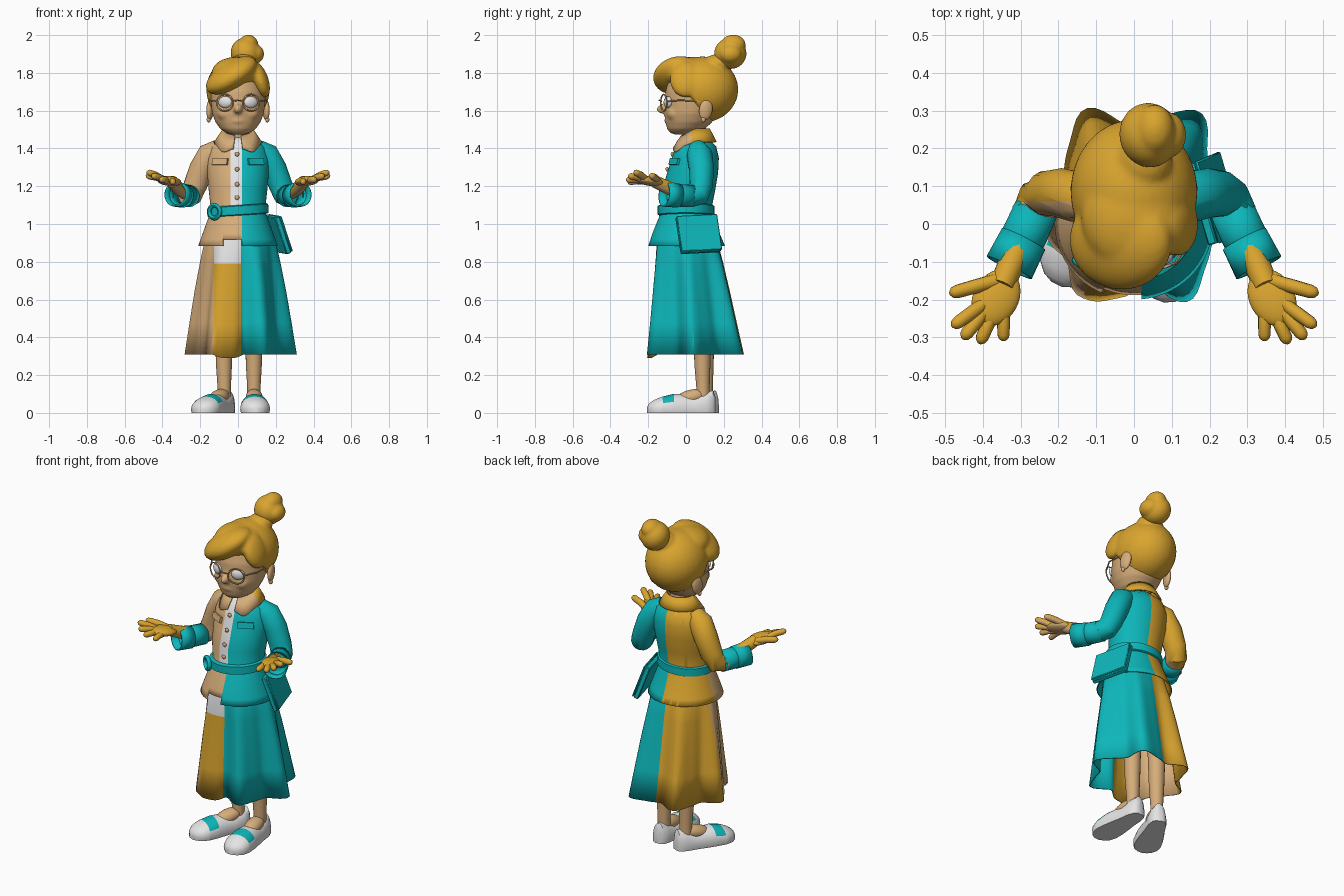
import bpy, bmesh, math
from mathutils import Vector, Matrix, Euler

if "Cube" in bpy.data.objects:
    bpy.data.objects.remove(bpy.data.objects["Cube"])

# Flat colours
TAN, GOLD, TEAL, WHITE = range(4)
MATS = []
for nm, col in (("tan", (0.67, 0.415, 0.193)), ("gold", (0.7, 0.375, 0.028)),
                ("teal", (0.004, 0.47, 0.49)), ("white", (0.78, 0.78, 0.78))):
    m = bpy.data.materials.new(nm)
    m.diffuse_color = (*col, 1)
    m.use_nodes = True
    m.node_tree.nodes["Principled BSDF"].inputs["Base Color"].default_value = m.diffuse_color
    MATS.append(m)


def finish(name, bm, mat, cuts=(), thick=0):
    """Cut along colour borders, colour by number or rule, make the object."""
    for co, no in cuts:
        geom = bm.verts[:] + bm.edges[:] + bm.faces[:]
        bmesh.ops.bisect_plane(bm, geom=geom, plane_co=co, plane_no=no)
    bm.normal_update()
    rule = callable(mat)
    for f in bm.faces:
        f.smooth = True
        f.material_index = mat(f.calc_center_median(), f.normal) if rule else 0
    me = bpy.data.meshes.new(name)
    bm.to_mesh(me)
    bm.free()
    for m in MATS if rule else [MATS[mat]]:
        me.materials.append(m)
    ob = bpy.data.objects.new(name, me)
    bpy.context.collection.objects.link(ob)
    if thick:
        ob.modifiers.new("thickness", "SOLIDIFY").thickness = thick
    return ob


def skin(rings, caps=True):
    """Bridge equal closed rings of points."""
    bm = bmesh.new()
    vs = [[bm.verts.new(p) for p in r] for r in rings]
    n = len(vs[0])
    for a, b in zip(vs, vs[1:]):
        for i in range(n):
            j = (i + 1) % n
            bm.faces.new((a[i], a[j], b[j], b[i]))
    if caps:
        bm.faces.new(vs[0][::-1])
        bm.faces.new(vs[-1])
    bmesh.ops.recalc_face_normals(bm, faces=bm.faces[:])
    return bm


def loft(prof, n=48, caps=True, shape=lambda t, k: (0, 0)):
    """Stack of ellipses (z, centre y, rx, ry); shape gives extra radius and height."""
    rings = []
    for k, (z, cy, rx, ry) in enumerate(prof):
        ring = []
        for i in range(n):
            t = 2 * math.pi * i / n
            dr, dz = shape(t, k / (len(prof) - 1))
            ring.append((math.cos(t) * (rx + dr), cy + math.sin(t) * (ry + dr), z + dz))
        rings.append(ring)
    return skin(rings, caps)


def tube(pts, radii, n=16, caps=True):
    """Round sweep along points."""
    pts = [Vector(p) for p in pts]
    rings = []
    for k, p in enumerate(pts):
        d = pts[min(k + 1, len(pts) - 1)] - pts[max(k - 1, 0)]
        u = d.cross(Vector((0.9, 0.3, 0.1))).normalized()
        v = d.normalized().cross(u)
        rings.append([p + radii[k] * (u * math.cos(2 * math.pi * i / n) + v * math.sin(2 * math.pi * i / n))
                      for i in range(n)])
    return skin(rings, caps)


def add_ball(bm, c, r, rot=(0, 0, 0)):
    mx = Matrix.LocRotScale(Vector(c), Euler(rot), Vector(r))
    bmesh.ops.create_uvsphere(bm, u_segments=32, v_segments=20, radius=1, matrix=mx)


def ball(name, c, r, mat, rot=(0, 0, 0)):
    bm = bmesh.new()
    add_ball(bm, c, r, rot)
    return finish(name, bm, mat)


def melt(ob, voxel, steps):
    """Fuse overlapping lumps into one soft skin."""
    mod = ob.modifiers.new("fuse", "REMESH")
    mod.mode, mod.voxel_size, mod.use_smooth_shade = "VOXEL", voxel, True
    mod = ob.modifiers.new("soften", "SMOOTH")
    mod.factor, mod.iterations = .5, steps


def ring(name, c, R, r, mat, rot, sx=1):
    mx = Matrix.LocRotScale(Vector(c), Euler(rot), Vector((sx, 1, 1)))
    loop = [(math.cos(a * math.pi / 14), math.sin(a * math.pi / 14)) for a in range(29)]
    rings = [[mx @ Vector((x * (R + r * math.cos(b * math.pi / 4)), y * (R + r * math.cos(b * math.pi / 4)),
                           r * math.sin(b * math.pi / 4))) for b in range(8)] for x, y in loop]
    return finish(name, skin(rings, False), mat)


X, Y, Z = Vector((1, 0, 0)), Vector((0, 1, 0)), Vector((0, 0, 1))

# Skirt: flared cloth with deep folds, a raised front panel and split colours
def skirt_colour(c, n):
    if c.x > 0.015:
        return TEAL
    if c.y > 0.04:
        return GOLD
    if c.x > -0.127:
        return WHITE if c.z > 0.79 else GOLD
    return TAN

def skirt_fold(t, k):
    panel = math.exp(-(((t - 1.5 * math.pi + .22) / .24) ** 4))
    side = math.exp(-((t - 3.67) / .3) ** 2)
    folds = .036 * math.cos(6 * t) + .008 * math.cos(12 * t + 1) + .01 * math.cos(t - math.pi / 3)
    return (k * (folds + .022 * panel + .03 * side), -.02 * k * panel)

bm = loft([(1.0, 0, .14, .13), (.92, .005, .177, .162), (.8, .015, .196, .18), (.65, .025, .217, .2),
           (.48, .035, .237, .222), (.31, .045, .256, .245)], 96, False, skirt_fold)
bmesh.ops.translate(bm, verts=bm.verts[:], vec=(.01, 0, 0))
finish("skirt", bm, skirt_colour, ((X * .015, X), (X * -.127, X), (Y * .04, Y), (Z * .79, Z)), .006)

# Jacket with open, flared hem
def jacket_colour(c, n):
    if c.x > 0.02:
        return TEAL
    if c.y > 0.02:
        return GOLD
    return WHITE if c.x > -0.04 and c.z > 1.05 else TAN

bm = loft([(1.47, .05, .05, .045), (1.445, .05, .09, .075), (1.41, .052, .143, .108), (1.35, .05, .165, .124),
           (1.27, .035, .163, .135), (1.18, .014, .155, .141), (1.07, .003, .143, .13), (1.02, 0, .162, .15),
           (.95, 0, .187, .178), (.885, .003, .21, .203)], 64, False)
for co, no in ((Z * .92, Z), (X * -.08, X), (X * .02, X)):
    bmesh.ops.bisect_plane(bm, geom=bm.verts[:] + bm.edges[:] + bm.faces[:], plane_co=co, plane_no=no)
gap = [f for f in bm.faces if f.calc_center_median().z < .92 and -.08 < f.calc_center_median().x < .02
       and f.calc_center_median().y < 0]
bmesh.ops.delete(bm, geom=gap, context="FACES")
finish("jacket", bm, jacket_colour, ((X * -.04, X), (Y * .02, Y), (Z * 1.05, Z)), .006)

# Collar, dropping to two points in front
def collar_drop(t, k):
    front = max(0, -math.sin(t))
    point = math.exp(-((abs(math.cos(t)) - .62) / .25) ** 2) * front
    return (.016 * point * (1 - k), -.035 * front - .03 * point * (1 - k))

bm = loft([(1.436, .045, .125, .117), (1.472, .047, .102, .097), (1.505, .05, .08, .076)], 64, False, collar_drop)
gap = [f for f in bm.faces if abs(f.calc_center_median().x) < .02 and f.calc_center_median().y < 0]
bmesh.ops.delete(bm, geom=gap, context="FACES")
finish("collar", bm, lambda c, n: GOLD if c.y > .03 else TAN, ((Y * .03, Y),), .008)

# Buttons and chest pocket flaps
for z, y in ((1.37, -.073), (1.29, -.1), (1.21, -.122), (1.14, -.13)):
    ball("button", (-.005, y, z), (.012, .008, .012), TAN)
for s in (-1, 1):
    bm = bmesh.new()
    mx = Matrix.LocRotScale(Vector((s * .095, -.062, 1.33)), Euler((-.25, 0, s * .5)), Vector((.09, .014, .035)))
    bmesh.ops.create_cube(bm, size=1, matrix=mx)
    finish("pocket_flap", bm, TEAL if s > 0 else TAN)

# Belt, its loop and the hip bag
finish("belt", loft([(1.045, 0, .152, .14), (1.05, 0, .162, .15), (1.095, 0, .16, .15), (1.1, 0, .15, .138)],
                    48, True, lambda t, k: (0, .01 * math.cos(t))), TEAL)
ring("belt_loop", (-.125, -.115, 1.065), .034, .012, TEAL, (math.pi / 2, 0, -.6))
for nm, size, c in (("bag", (.026, .22, .205), (.208, .065, .945)), ("bag_flap", (.01, .225, .2), (.225, .07, .953))):
    bm = bmesh.new()
    mx = Matrix.LocRotScale(Vector(c), Euler((.05, -.34, .27)), Vector(size))
    bmesh.ops.create_cube(bm, size=1, matrix=mx)
    finish(nm, bm, TEAL).modifiers.new("edge", "BEVEL").width = .004

# Arms, cuffs and open hands
def hand_colour(c, n):
    return GOLD if n.z > -.25 else TAN

for s in (-1, 1):
    P = lambda *pts: [(s * x, y, z) for x, y, z in pts]
    bm = tube(P((.1, .06, 1.4), (.148, .072, 1.368), (.193, .082, 1.29), (.228, .08, 1.2), (.248, .065, 1.155),
                (.272, .02, 1.145)), (.05, .068, .066, .062, .061, .056))
    finish("sleeve", bm, TEAL if s > 0 else (lambda c, n: GOLD if c.y > .06 else TAN), ((Y * .06, Y),))
    finish("forearm_sleeve", tube(P((.258, .04, 1.148), (.285, -.02, 1.15), (.312, -.075, 1.155)),
                                  (.059, .06, .06), 20, False), TEAL, (), .006)
    finish("cuff", tube(P((.292, -.04, 1.15), (.33, -.115, 1.158)), (.064, .067), 20, False), TEAL, (), .008)
    finish("wrist", tube(P((.28, -.01, 1.165), (.318, -.09, 1.19), (.35, -.165, 1.225)), (.036, .036, .033)), hand_colour)
    ball("palm", (s * .365, -.195, 1.228), (.06, .08, .025), hand_colour, (-.15, 0, s * .5))
    for base, tip, r in (((.365, -.15, 1.228), (.48, -.182, 1.256), .019), ((.395, -.21, 1.235), (.475, -.267, 1.275), .018),
                         ((.39, -.225, 1.232), (.449, -.298, 1.255), .018), ((.37, -.23, 1.228), (.406, -.31, 1.235), .018),
                         ((.345, -.22, 1.225), (.345, -.303, 1.222), .017)):
        a, b = Vector((s * base[0], *base[1:])), Vector((s * tip[0], *tip[1:]))
        pts = [a, a.lerp(b, .5) + Z * .004, a.lerp(b, .88), b, b + (b - a).normalized() * r * .4]
        finish("finger", tube(pts, (r, r, r * .95, r * .75, r * .25), 12), hand_colour)

# Neck and head: nose, lips and cheeks fused in
finish("neck", tube(((0, .055, 1.38), (0, .045, 1.53)), (.062, .06), 24), TAN)
bm = loft([(1.473, -.015, .03, .04), (1.481, -.012, .06, .07), (1.503, 0, .094, .1), (1.54, .015, .12, .124),
           (1.585, .025, .137, .14), (1.64, .035, .144, .148), (1.7, .04, .144, .149), (1.76, .045, .13, .138),
           (1.82, .05, .09, .1)], 40)
add_ball(bm, (0, -.118, 1.612), (.024, .038, .026), (.3, 0, 0))
add_ball(bm, (0, -.1, 1.545), (.035, .016, .01))
for s in (-1, 1):
    add_ball(bm, (s * .06, -.062, 1.585), (.05, .04, .04))
melt(finish("head", bm, TAN), .009, 3)
for s in (-1, 1):
    ball("eye", (s * .068, -.096, 1.645), (.038, .018, .031), WHITE, (0, 0, s * .4))
    ring("glasses_rim", (s * .07, -.118, 1.642), .044, .004, TAN, (math.pi / 2, 0, s * .35), 1.05)
    finish("glasses_arm", tube(((s * .112, -.1, 1.65), (s * .152, -.03, 1.655), (s * .152, .08, 1.65)), (.004,) * 3, 6), TAN)
    ball("ear", (s * .148, .105, 1.605), (.018, .036, .056), TAN, (-.15, 0, s * .25))
    ball("earring", (s * .155, .092, 1.553), (.011, .012, .015), TAN)
finish("glasses_bridge", tube(((-.03, -.13, 1.65), (0, -.142, 1.655), (.03, -.13, 1.65)), (.004,) * 3, 6), TAN)

# Hair: back cap, swept fringe and side lock fused together, then the top bun
bm = bmesh.new()
add_ball(bm, (0, .085, 1.712), (.168, .192, .175))
cut = bmesh.ops.bisect_plane(bm, geom=bm.verts[:] + bm.edges[:] + bm.faces[:], plane_co=(0, .035, 1.66),
                             plane_no=(0, -.83, -.56), clear_outer=True)
bmesh.ops.contextual_create(bm, geom=[e for e in cut["geom_cut"] if isinstance(e, bmesh.types.BMEdge)])
add_ball(bm, (-.035, -.045, 1.787), (.153, .13, .072), (.1, -.56, .1))
add_ball(bm, (-.005, .02, 1.8), (.135, .15, .085))
add_ball(bm, (.115, .0, 1.765), (.045, .085, .1), (0, -.35, 0))
add_ball(bm, (.03, .17, 1.85), (.07, .075, .05))
melt(finish("hair", bm, GOLD), .01, 4)
bm = bmesh.new()
add_ball(bm, (.04, .235, 1.903), (.078, .086, .083), (0, -.4, .2))
add_ball(bm, (.055, .25, 1.95), (.052, .066, .052))
add_ball(bm, (.092, .235, 1.9), (.046, .06, .05))
melt(finish("bun", bm, GOLD), .008, 6)

# Legs and shoes, the left foot turned out
for heel, ang in (((.082, .155), .03), ((-.044, .165), -.46)):
    mx = Matrix.Translation((*heel, 0)) @ Matrix.Rotation(ang, 4, "Z")
    at = lambda x, t, z: mx @ Vector((x, -t, z))
    finish("leg", tube((at(0, .065, .07), at(0, .065, .13), at(0, .068, .25), at(0, .07, .5), at(0, .07, .7)),
                       (.036, .035, .042, .05, .055), 20), TAN)
    ball("foot", at(0, .13, .082), (.045, .088, .04), TAN, (.25, 0, ang))
    rings = []
    for t, w, h in ((0, .02, .09), (.012, .038, .118), (.05, .052, .114), (.11, .058, .088), (.17, .068, .1), (.225, .076, .1),
                    (.285, .079, .085), (.325, .067, .068), (.35, .043, .05), (.362, .015, .03)):
        rings.append([at(w * math.cos(i * math.pi / 14), t, .015 + (h - .015) * math.sin(i * math.pi / 14) ** .8)
                      for i in range(15)] + [at(w * .95 * x, t, 0) for x in (-1, -.3, .3, 1)])
    inv = mx.inverted()
    finish("shoe", skin(rings), lambda c, n: TEAL if .22 < -(inv @ c).y < .28 and n.z > .5 else WHITE,
           [(at(0, t, 0), mx.to_3x3() @ Y) for t in (.22, .28)])

# Smooth shading with crisp edges
for ob in bpy.data.objects:
    ob.select_set(True)
    bpy.context.view_layer.objects.active = ob
bpy.ops.object.shade_smooth_by_angle(angle=math.radians(45))
